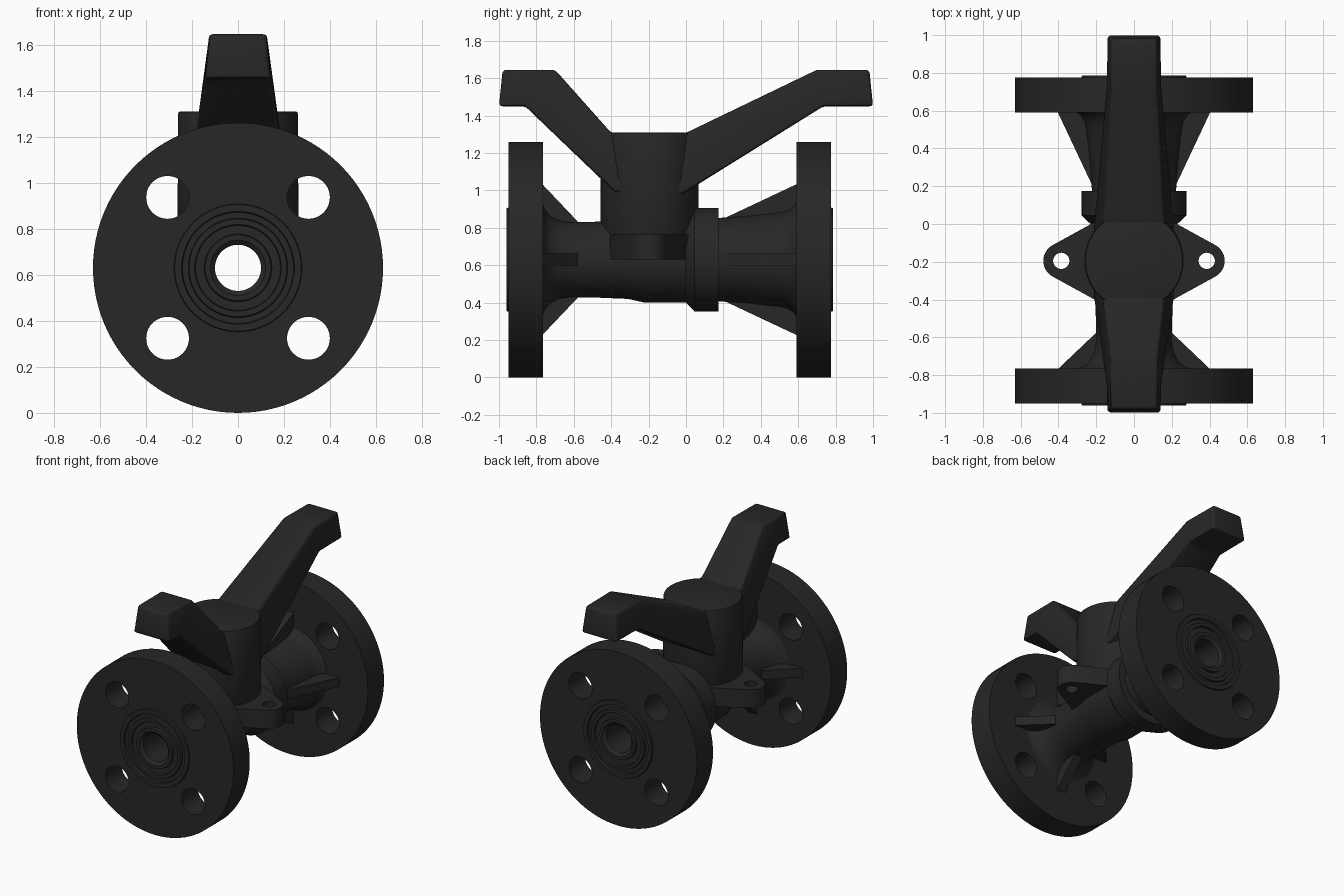
import bpy, bmesh
from math import pi, sin, cos, radians
from mathutils import Matrix, Vector

if "Cube" in bpy.data.objects:
    bpy.data.objects.remove(bpy.data.objects["Cube"])

AXIS_Z = 0.63      # height of the pipe axis
HUB_Y = -0.195     # stem position along the pipe

mat = bpy.data.materials.new("black_plastic")
mat.diffuse_color = (0.02, 0.02, 0.02, 1)
mat.use_nodes = True
mat.node_tree.nodes["Principled BSDF"].inputs["Base Color"].default_value = mat.diffuse_color


def make(name, bm):
    bmesh.ops.recalc_face_normals(bm, faces=bm.faces[:])
    mesh = bpy.data.meshes.new(name)
    bm.to_mesh(mesh)
    bm.free()
    ob = bpy.data.objects.new(name, mesh)
    bpy.context.collection.objects.link(ob)
    mesh.materials.append(mat)
    return ob


def activate(ob):
    bpy.ops.object.select_all(action='DESELECT')
    ob.select_set(True)
    bpy.context.view_layer.objects.active = ob


def smooth(ob):
    activate(ob)
    bpy.ops.object.shade_smooth_by_angle(angle=radians(30))


def bevel(ob, width, segments=3):
    m = ob.modifiers.new("bevel", 'BEVEL')
    m.width, m.segments, m.limit_method = width, segments, 'ANGLE'
    activate(ob)
    bpy.ops.object.modifier_apply(modifier=m.name)


def lathe(name, profile, n=96):
    """Spin a closed (radius, y) loop around the pipe axis."""
    bm = bmesh.new()
    rings = [[bm.verts.new((r * cos(2 * pi * i / n), y, AXIS_Z + r * sin(2 * pi * i / n)))
              for r, y in profile] for i in range(n)]
    k = len(profile)
    for i in range(n):
        a, b = rings[i], rings[(i + 1) % n]
        for j in range(k):
            bm.faces.new((a[j], a[(j + 1) % k], b[(j + 1) % k], b[j]))
    return make(name, bm)


def prism(bm, pts, z0, z1, matrix=Matrix()):
    """Extrude an (x, y) outline from z0 to z1."""
    lo = [bm.verts.new(matrix @ Vector((x, y, z0))) for x, y in pts]
    hi = [bm.verts.new(matrix @ Vector((x, y, z1))) for x, y in pts]
    bm.faces.new(lo)
    bm.faces.new(hi)
    n = len(pts)
    for i in range(n):
        bm.faces.new((lo[i], lo[(i + 1) % n], hi[(i + 1) % n], hi[i]))


def drill(ob, centres, radius, length, rot):
    """Cut round holes and remove the cutter."""
    bm = bmesh.new()
    for c in centres:
        bmesh.ops.create_cone(bm, cap_ends=True, segments=40, radius1=radius, radius2=radius,
                              depth=length, matrix=Matrix.Translation(c) @ rot)
    cutter = make("hole_cutter", bm)
    cutter.hide_render = True
    m = ob.modifiers.new("holes", 'BOOLEAN')
    m.operation, m.solver, m.object = 'DIFFERENCE', 'EXACT', cutter
    activate(ob)
    bpy.ops.object.modifier_apply(modifier=m.name)
    bpy.data.objects.remove(cutter)


# flanges with a grooved raised face and four bolt holes
for name, inner, outer in (("front_flange", -0.765, -0.95), ("back_flange", 0.59, 0.775)):
    s = 1 if outer > 0 else -1
    face, groove = outer + s * 0.011, outer - s * 0.006
    ob = lathe(name, [
        (0.10, inner), (0.63, inner), (0.63, outer), (0.278, outer),
        (0.275, face), (0.245, face), (0.241, groove), (0.216, groove), (0.212, face),
        (0.188, face), (0.184, groove), (0.147, groove), (0.143, face),
        (0.120, face), (0.100, groove)])
    mid = (inner + outer) / 2
    drill(ob, [(x, mid, AXIS_Z + z) for x in (-0.306, 0.306) for z in (-0.306, 0.306)],
          0.093, 0.6, Matrix.Rotation(pi / 2, 4, 'X'))
    smooth(ob)

# pipe body with flared ends
smooth(lathe("valve_body", [
    (0.10, -0.77), (0.31, -0.77), (0.268, -0.755), (0.235, -0.725), (0.212, -0.68),
    (0.202, -0.62), (0.202, -0.50), (0.210, -0.31), (0.230, -0.22), (0.230, 0.10),
    (0.222, 0.17), (0.235, 0.33), (0.252, 0.49), (0.262, 0.54), (0.282, 0.575),
    (0.31, 0.595), (0.10, 0.595)]))

# union nut collar
smooth(lathe("collar", [(0.18, 0.0), (0.23, 0.0), (0.277, 0.045), (0.277, 0.175), (0.18, 0.175)]))

# gusset ribs, four behind each flange
bm = bmesh.new()
to_axis = Matrix.Translation((0, 0, AXIS_Z))
for q in range(4):
    m = to_axis @ Matrix.Rotation(q * pi / 2, 4, 'Y')
    prism(bm, [(0.16, -0.77), (0.405, -0.77), (0.205, -0.58), (0.16, -0.58)], -0.033, 0.033, m)
    prism(bm, [(0.16, 0.595), (0.405, 0.595), (0.205, 0.17), (0.16, 0.17)], -0.033, 0.033, m)
make("gusset_ribs", bm)

# mounting ears with a hole on each side
for name, s in (("right_mounting_ear", 1), ("left_mounting_ear", -1)):
    arc = [(0.385 + 0.095 * cos(a), HUB_Y + 0.095 * sin(a))
           for a in (radians(62 - 124 * i / 20) for i in range(21))]
    pts = [(0.14, 0.015), (0.2, 0.015)] + arc + [(0.2, -0.405), (0.14, -0.405)]
    bm = bmesh.new()
    prism(bm, [(s * x, y) for x, y in pts], 0.63, 0.765)
    ob = make(name, bm)
    drill(ob, [(s * 0.385, HUB_Y, 0.70)], 0.043, 0.4, Matrix())
    smooth(ob)

# stem hub
bm = bmesh.new()
bmesh.ops.create_cone(bm, cap_ends=True, segments=80, radius1=0.263, radius2=0.26,
                      depth=0.55, matrix=Matrix.Translation((0, HUB_Y, 1.035)))
hub = make("stem_hub", bm)
bevel(hub, 0.01, 2)
smooth(hub)

# two-armed handle: sections of (top y, top z, top half width, bottom y, z, half width)
sections = [
    (-0.98, 1.645, 0.122, -1.0, 1.45, 0.142),
    (-0.70, 1.645, 0.125, -0.86, 1.45, 0.145),
    (-0.40, 1.308, 0.163, -0.38, 0.99, 0.215),
    (0.00, 1.308, 0.163, -0.02, 0.98, 0.215),
    (0.70, 1.645, 0.125, 0.735, 1.45, 0.145),
    (0.98, 1.645, 0.122, 1.0, 1.45, 0.142)]
bm = bmesh.new()
loops = [[bm.verts.new(p) for p in ((-wt, yt, zt), (wt, yt, zt), (wb, yb, zb), (-wb, yb, zb))]
         for yt, zt, wt, yb, zb, wb in sections]
for a, b in zip(loops, loops[1:]):
    for j in range(4):
        bm.faces.new((a[j], a[(j + 1) % 4], b[(j + 1) % 4], b[j]))
bm.faces.new(loops[0])
bm.faces.new(loops[-1])
handle = make("handle", bm)
bevel(handle, 0.018)
smooth(handle)
